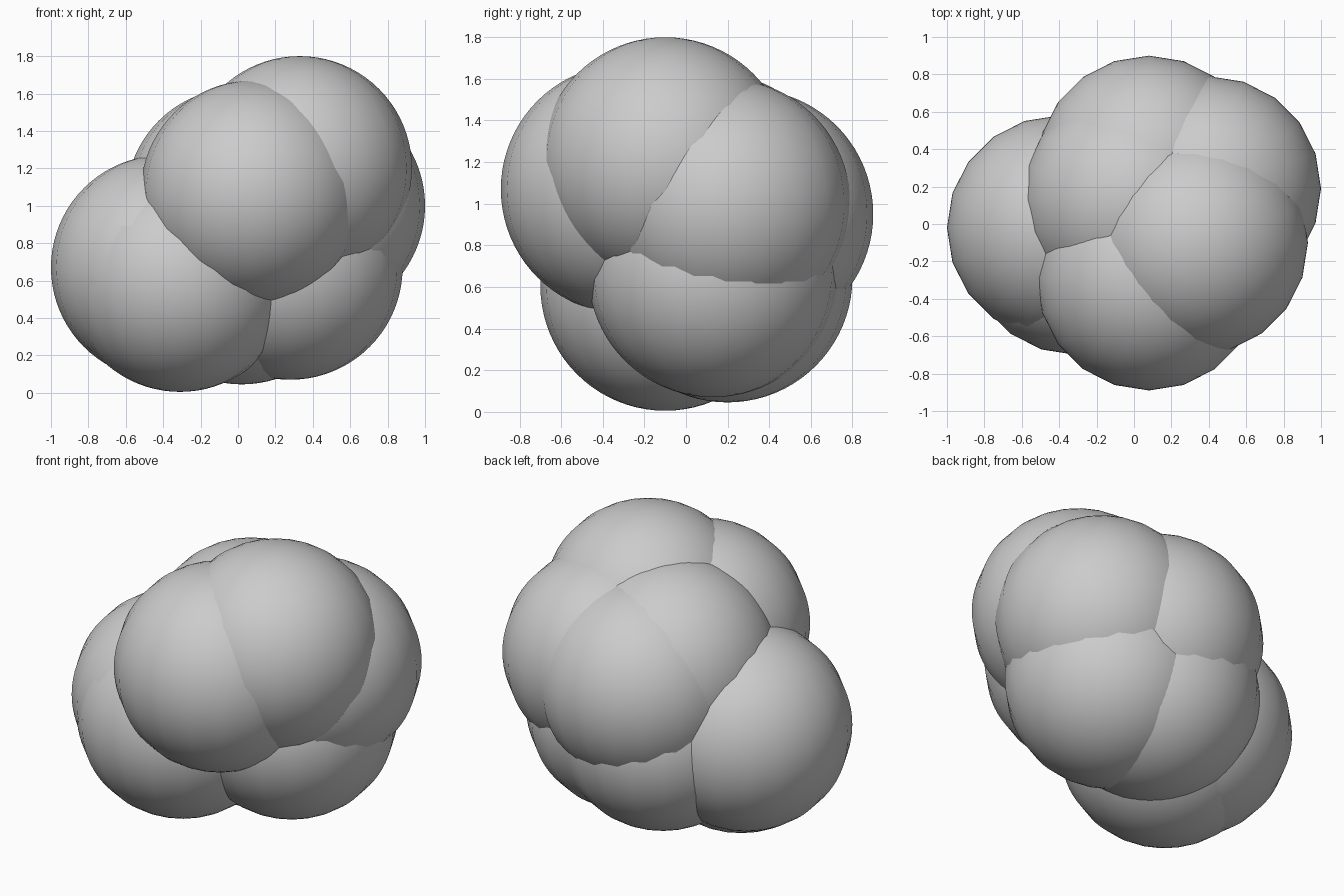
import bpy

if "Cube" in bpy.data.objects:
    bpy.data.objects.remove(bpy.data.objects["Cube"])

# Cluster of overlapping equal puffs (centre x, y, z)
R = 0.6
puffs = {
    "left_puff": (-0.40, -0.02, 0.67),
    "lower_left_puff": (-0.31, -0.10, 0.605),
    "top_puff": (0.33, -0.10, 1.20),
    "front_puff": (0.08, -0.29, 1.07),
    "lower_right_puff": (0.28, 0.13, 0.67),
    "bottom_puff": (0.02, 0.20, 0.645),
    "right_puff": (0.40, 0.19, 1.00),
    "back_puff": (0.08, 0.30, 0.95),
    "back_left_puff": (0.0, 0.13, 1.03),
}

for name, centre in puffs.items():
    bpy.ops.mesh.primitive_uv_sphere_add(segments=20, ring_count=40, radius=R, location=centre)
    puff = bpy.context.object
    puff.name = name
    bpy.ops.object.shade_smooth()
